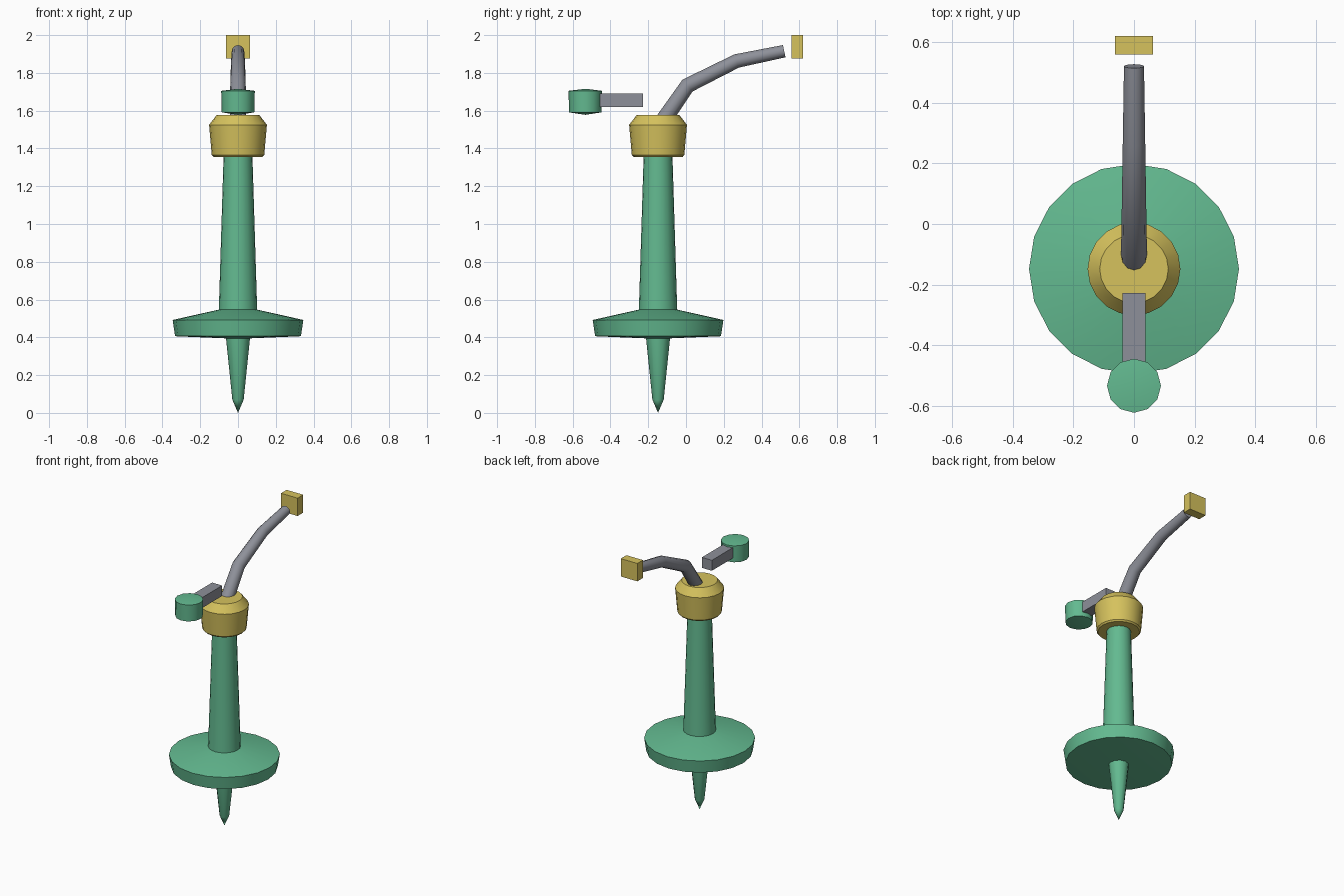
import bpy, bmesh
from math import cos, sin, pi, radians
from mathutils import Vector

cube = bpy.data.objects.get("Cube")
if cube:
    bpy.data.objects.remove(cube, do_unlink=True)


def material(name, rgb):
    m = bpy.data.materials.new(name)
    m.use_nodes = True
    m.diffuse_color = (*rgb, 1)
    m.node_tree.nodes["Principled BSDF"].inputs["Base Color"].default_value = (*rgb, 1)
    return m


GREEN = material("sea_green", (0.125, 0.49, 0.28))
YELLOW = material("mustard_yellow", (0.67, 0.54, 0.11))
GREY = material("steel_grey", (0.27, 0.28, 0.32))
AXIS_Y = -0.148


def finish(name, bm, mat, smooth=True):
    bmesh.ops.recalc_face_normals(bm, faces=bm.faces)
    mesh = bpy.data.meshes.new(name)
    bm.to_mesh(mesh)
    bm.free()
    mesh.materials.append(mat)
    ob = bpy.data.objects.new(name, mesh)
    bpy.context.collection.objects.link(ob)
    if smooth:
        bpy.ops.object.select_all(action="DESELECT")
        ob.select_set(True)
        bpy.context.view_layer.objects.active = ob
        bpy.ops.object.shade_smooth_by_angle(angle=radians(35))
    return ob


def skin(name, rings, mat):
    """Bridge rings of points; a ring of one point becomes a tip."""
    bm = bmesh.new()
    rows = [[bm.verts.new(p) for p in ring] for ring in rings]
    for a, b in zip(rows, rows[1:]):
        n = max(len(a), len(b))
        for i in range(n):
            j = (i + 1) % n
            quad = [a[i % len(a)], a[j % len(a)], b[j % len(b)], b[i % len(b)]]
            bm.faces.new(list(dict.fromkeys(quad)))
    for row in (rows[0], rows[-1]):
        if len(row) > 2:
            bm.faces.new(row)
    return finish(name, bm, mat)


def lathe(name, profile, sides, mat, y=AXIS_Y):
    """Revolve (radius, height) points around a vertical axis."""
    rings = []
    for r, z in profile:
        angles = [2 * pi * i / sides for i in range(sides)] if r else [0]
        rings.append([(r * cos(a), y + r * sin(a), z) for a in angles])
    return skin(name, rings, mat)


def box(name, low, high, mat):
    bm = bmesh.new()
    bmesh.ops.create_cube(bm, size=1)
    low, high = Vector(low), Vector(high)
    for v in bm.verts:
        v.co = (low + high) / 2 + v.co * (high - low)
    return finish(name, bm, mat, smooth=False)


def tube(name, path, sides, mat):
    """Sweep a circle along (y, z, radius) points in the x = 0 plane."""
    pts = [Vector((0, y, z)) for y, z, r in path]
    side = Vector((1, 0, 0))
    rings = []
    for i, p in enumerate(pts):
        before = (p - pts[i - 1]).normalized() if i else Vector()
        after = (pts[i + 1] - p).normalized() if i + 1 < len(pts) else Vector()
        up = (before + after).normalized().cross(side)
        r = path[i][2]
        angles = [2 * pi * k / sides for k in range(sides)]
        rings.append([p + side * (r * cos(a)) + up * (r * sin(a)) for a in angles])
    return skin(name, rings, mat)


# Ground spike, base disc and tapering column
lathe("ground_spike", [(0, 0), (0.03, 0.07), (0.064, 0.4)], 12, GREEN)
lathe("base_disc", [(0, 0.392), (0.333, 0.406), (0.346, 0.492), (0.1, 0.547), (0, 0.55)], 20, GREEN)
lathe("column", [(0.102, 0.53), (0.076, 1.37)], 20, GREEN)

# Collar with a chamfered shoulder
lathe("collar", [(0.13, 1.355), (0.139, 1.365), (0.153, 1.525), (0.113, 1.577)], 20, YELLOW)

# Bent rear pipe and its end block
tube("rear_pipe", [(-0.16, 1.49, 0.044), (0.008, 1.733, 0.041),
                   (0.268, 1.863, 0.037), (0.52, 1.915, 0.033)], 12, GREY)
box("end_block", (-0.063, 0.558, 1.877), (0.063, 0.619, 2.0), YELLOW)

# Front arm and knob
box("front_arm", (-0.038, -0.5, 1.62), (0.038, -0.227, 1.692), GREY)
lathe("front_knob", [(0, 1.578), (0.086, 1.591), (0.089, 1.705), (0, 1.716)], 12, GREEN, y=-0.533)
